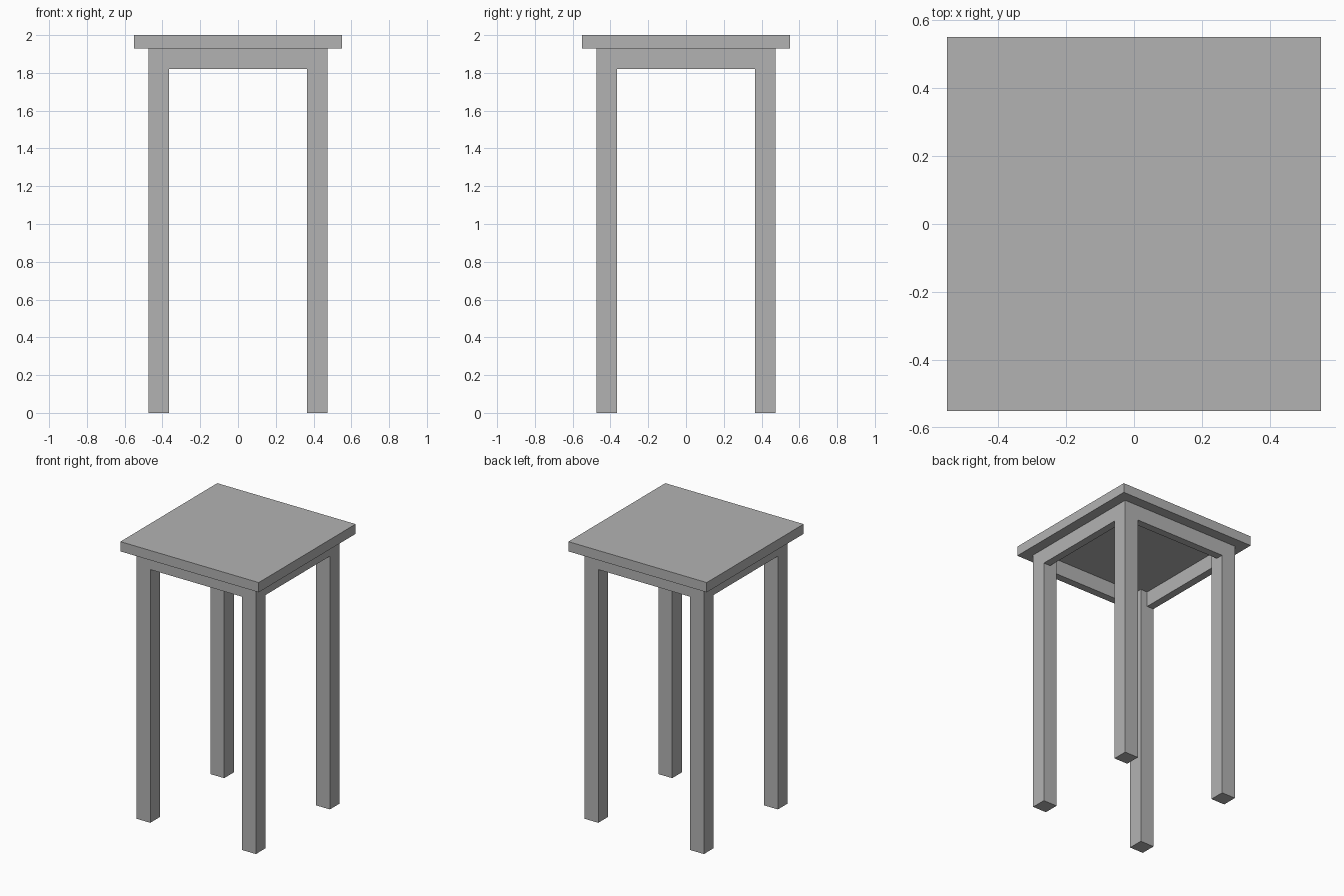
import bpy

cube = bpy.data.objects.get("Cube")
if cube:
    bpy.data.objects.remove(cube, do_unlink=True)

# Plain grey paint
GREY = (0.45, 0.45, 0.45, 1)
paint = bpy.data.materials.new("grey_paint")
paint.use_nodes = True
paint.diffuse_color = GREY
paint.node_tree.nodes["Principled BSDF"].inputs["Base Color"].default_value = GREY

TOP, SEAT_BASE, APRON_BASE = 2.0, 1.93, 1.82
HALF_SEAT = 0.55
OUTER, INNER = 0.475, 0.365    # outer and inner leg faces
APRON = 0.055                  # apron thickness


def box(name, low, high):
    """Add a box spanning two opposite corners."""
    centre = [(a + b) / 2 for a, b in zip(low, high)]
    bpy.ops.mesh.primitive_cube_add(size=1, location=centre)
    ob = bpy.context.object
    ob.name = name
    ob.scale = [abs(b - a) for a, b in zip(low, high)]
    bpy.ops.object.transform_apply(location=False, rotation=False, scale=True)
    ob.data.materials.append(paint)
    return ob


# Square seat slab
box("seat", (-HALF_SEAT, -HALF_SEAT, SEAT_BASE), (HALF_SEAT, HALF_SEAT, TOP))

# Four square legs
for front, sy in (("front", -1), ("back", 1)):
    for side, sx in (("left", 1), ("right", -1)):
        box(f"{front}_{side}_leg", (sx * INNER, sy * INNER, 0),
            (sx * OUTER, sy * OUTER, SEAT_BASE))

# Apron rails between the legs, flush with their outer faces
for s, along_x, along_y in ((-1, "front", "right"), (1, "back", "left")):
    near, far = s * (OUTER - APRON), s * OUTER
    box(f"{along_x}_apron", (-INNER, near, APRON_BASE), (INNER, far, SEAT_BASE))
    box(f"{along_y}_apron", (near, -INNER, APRON_BASE), (far, INNER, SEAT_BASE))
